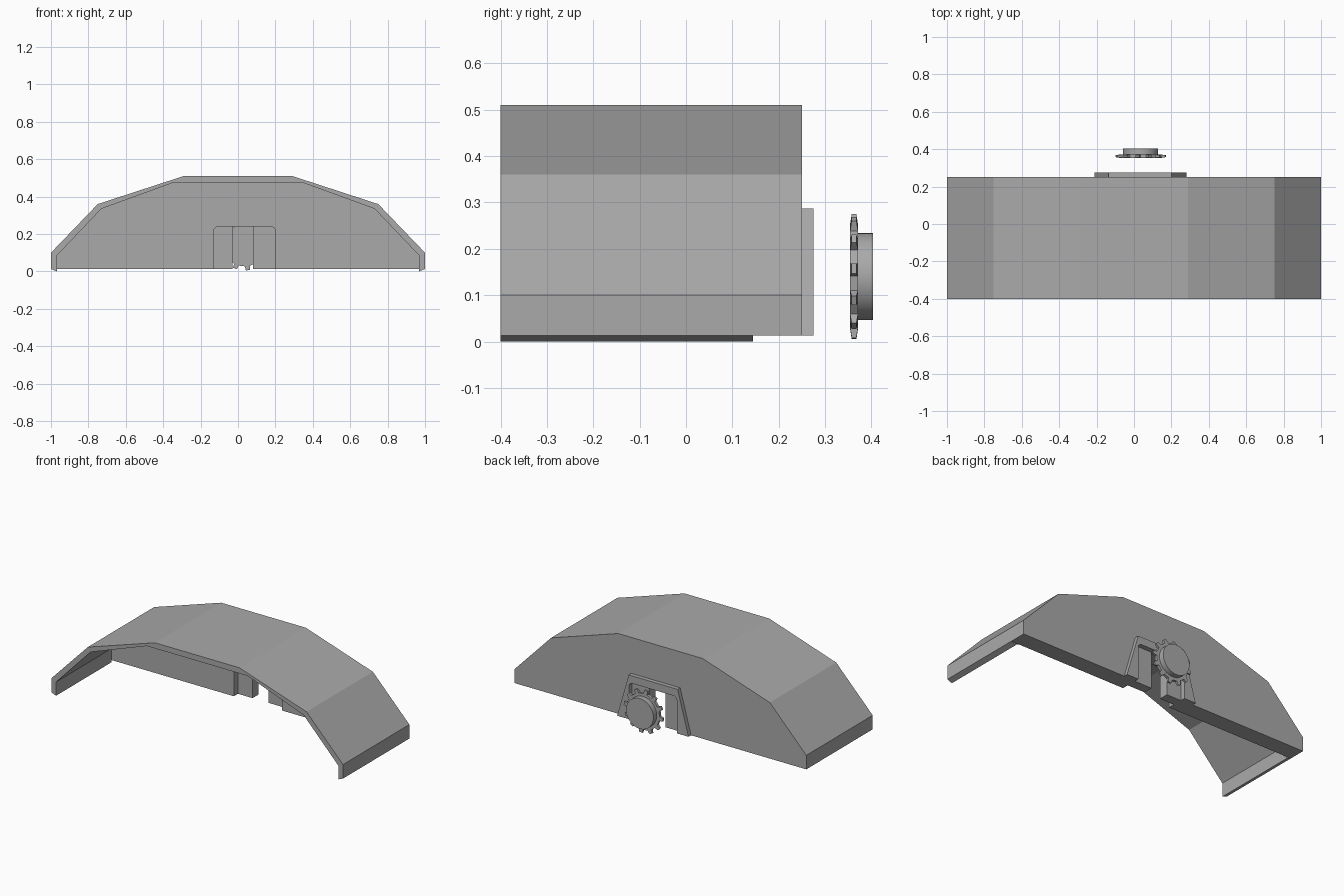
import bpy, bmesh, math

cube = bpy.data.objects.get("Cube")
if cube:
    bpy.data.objects.remove(cube, do_unlink=True)

grey = bpy.data.materials.new("plain_grey")
grey.use_nodes = True
grey.diffuse_color = (0.4, 0.4, 0.4, 1)
grey.node_tree.nodes["Principled BSDF"].inputs["Base Color"].default_value = (0.4, 0.4, 0.4, 1)


def finish(name, bm):
    bmesh.ops.recalc_face_normals(bm, faces=bm.faces)
    mesh = bpy.data.meshes.new(name)
    bm.to_mesh(mesh)
    bm.free()
    mesh.materials.append(grey)
    obj = bpy.data.objects.new(name, mesh)
    bpy.context.collection.objects.link(obj)
    return obj


def extrude_profile(name, points, y0, y1):
    """Solid from an x-z outline, pushed from y0 to y1."""
    bm = bmesh.new()
    face = bm.faces.new([bm.verts.new((x, y0, z)) for x, z in points])
    ext = bmesh.ops.extrude_face_region(bm, geom=[face], use_keep_orig=True)
    verts = [v for v in ext["geom"] if isinstance(v, bmesh.types.BMVert)]
    bmesh.ops.translate(bm, verts=verts, vec=(0, y1 - y0, 0))
    return finish(name, bm)


def mirrored(half):
    """Full outline from its +x half, listed from the bottom up."""
    return half + [(-x, z) for x, z in reversed(half)]


FLOOR = 0.013
LEFT, RIGHT, NOTCH_TOP, RADIUS = -0.13, 0.20, 0.24, 0.025
FRONT, WALL, BACK = -0.40, 0.145, 0.25

# Rounded doorway outline, from its lower -x corner to its lower +x corner
notch = [(LEFT, FLOOR)]
for cx, start in ((LEFT + RADIUS, 180), (RIGHT - RADIUS, 90)):
    for i in range(5):
        a = math.radians(start - i * 22.5)
        notch.append((cx + RADIUS * math.cos(a), NOTCH_TOP - RADIUS + RADIUS * math.sin(a)))
notch.append((RIGHT, FLOOR))

# Faceted arch shell with bevelled lower lips
outer = mirrored([(1, FLOOR), (1, 0.10), (0.75, 0.36), (0.29, 0.51)])
inner = mirrored([(0.968, 0), (0.968, 0.085), (0.73, 0.335), (0.345, 0.475)])
extrude_profile("arch_shell", outer + inner[::-1], FRONT, WALL)

# Thick back wall with doorway
extrude_profile("back_wall", outer + notch, WALL, BACK)

# Raised tapered frame around the doorway
frame = [(0.28, FLOOR), (0.20, 0.287), (-0.135, 0.287), (-0.21, FLOOR)]
extrude_profile("doorway_frame", frame + notch, BACK, 0.275)

# Recessed panels on both sides of the central slot
for name, x0, x1 in (("right_slot_panel", LEFT, -0.03), ("left_slot_panel", 0.08, RIGHT)):
    extrude_profile(name, [(x0, FLOOR), (x1, FLOOR), (x1, NOTCH_TOP), (x0, NOTCH_TOP)], 0.185, 0.245)

# Toothed wheel: twelve teeth thinning towards their tips
GX, GZ, ROOT, TIP, TEETH = 0.035, 0.14, 0.113, 0.135, 12
outline = []
for t in range(TEETH):
    for offset, radius in ((-7, ROOT), (-4.5, TIP), (4.5, TIP), (7, ROOT)):
        a = math.radians(7.5 + t * 360 / TEETH + offset)
        outline.append((GX + radius * math.cos(a), GZ + radius * math.sin(a)))
gear = extrude_profile("toothed_wheel", outline, 0.354, 0.371)
for v in gear.data.vertices:
    if math.hypot(v.co.x - GX, v.co.z - GZ) > (ROOT + TIP) / 2:
        v.co.y = 0.3625 + (v.co.y - 0.3625) * 0.6

# Round hub behind the teeth
bpy.ops.mesh.primitive_cylinder_add(vertices=48, radius=0.094, depth=0.036,
                                    location=(GX, 0.385, GZ), rotation=(math.pi / 2, 0, 0))
hub = bpy.context.object
hub.name = "wheel_hub"
hub.data.materials.append(grey)
bpy.ops.object.shade_smooth_by_angle(angle=math.radians(30))
